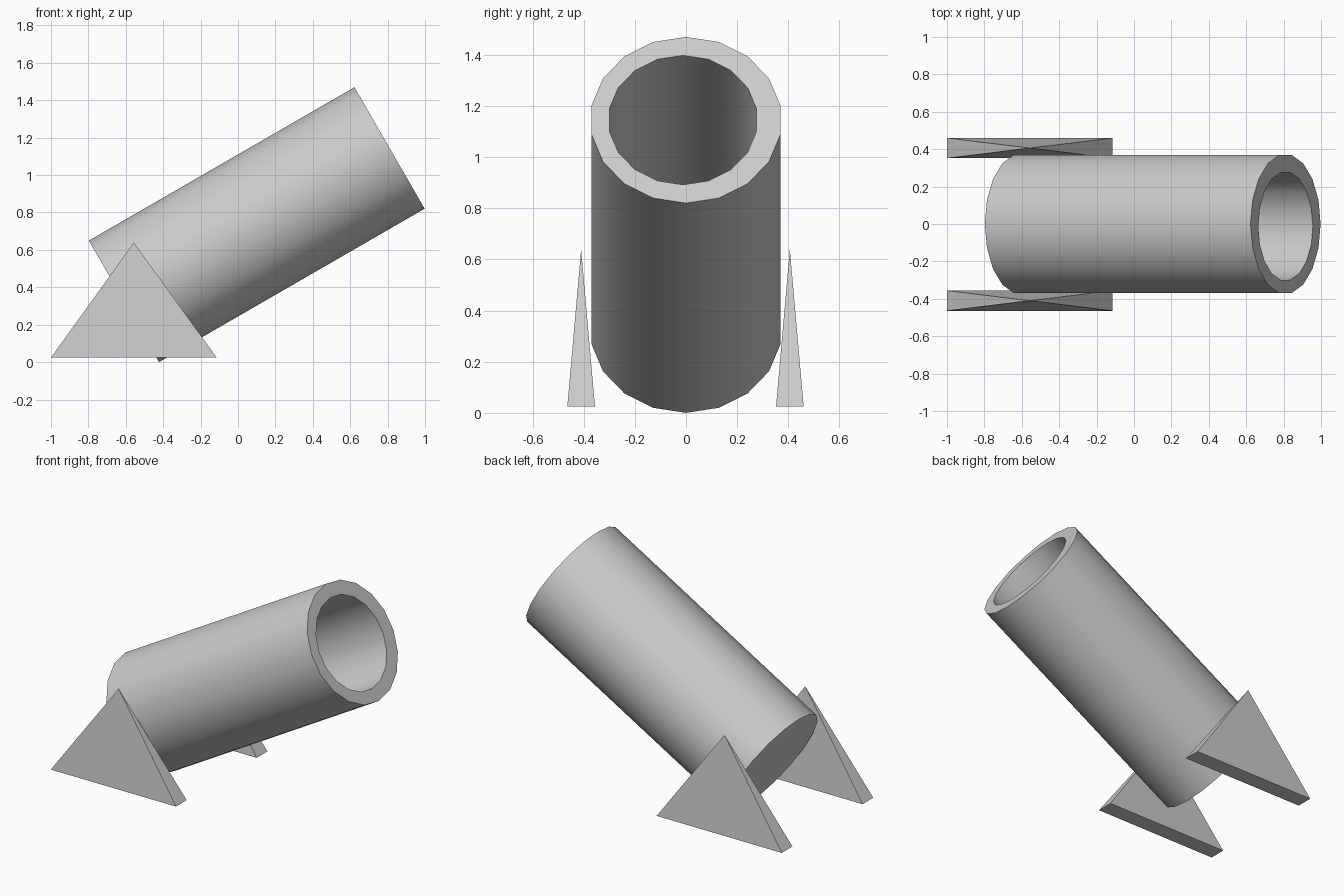
import bpy, bmesh
from math import radians, sqrt, sin, cos, pi
from mathutils import Matrix, Vector

cube = bpy.data.objects.get("Cube")
if cube:
    bpy.data.objects.remove(cube, do_unlink=True)

grey = bpy.data.materials.new("plain grey")
grey.use_nodes = True
color = (0.6, 0.6, 0.6, 1)
grey.diffuse_color = color
grey.node_tree.nodes["Principled BSDF"].inputs["Base Color"].default_value = color


def add_object(name, bm, matrix):
    bmesh.ops.recalc_face_normals(bm, faces=bm.faces)
    mesh = bpy.data.meshes.new(name)
    bm.to_mesh(mesh)
    bm.free()
    mesh.materials.append(grey)
    obj = bpy.data.objects.new(name, mesh)
    obj.matrix_world = matrix
    bpy.context.collection.objects.link(obj)
    return obj


# Barrel: 18-sided tube, closed at the rear, with a slightly off-centre bore
SIDES, LENGTH, RADIUS = 18, 1.64, 0.375
BORE, WALL, BORE_SHIFT = 0.292, 0.083, -0.012


def ring(bm, radius, z, shift=0):
    return [bm.verts.new((radius * cos(2 * pi * i / SIDES),
                          radius * sin(2 * pi * i / SIDES) + shift, z))
            for i in range(SIDES)]


bm = bmesh.new()
rings = [ring(bm, RADIUS, 0), ring(bm, RADIUS, LENGTH),
         ring(bm, BORE, LENGTH, BORE_SHIFT), ring(bm, BORE, WALL, BORE_SHIFT)]
for a, b in zip(rings, rings[1:]):
    for i in range(SIDES):
        j = (i + 1) % SIDES
        bm.faces.new((a[i], a[j], b[j], b[i]))
bm.faces.new(rings[0])
bm.faces.new(rings[-1])
tilt = Matrix.Rotation(radians(60), 4, 'Y')
barrel = add_object("barrel", bm, Matrix.Translation((-0.61, 0, 0.325)) @ tilt)
bpy.ops.object.select_all(action='DESELECT')
bpy.context.view_layer.objects.active = barrel
barrel.select_set(True)
bpy.ops.object.shade_smooth_by_angle(angle=radians(30))

# Supports: thin four-sided pyramids on both sides of the rear
for name, y in (("left_support", 0.406), ("right_support", -0.41)):
    bm = bmesh.new()
    bmesh.ops.create_cone(bm, cap_ends=True, segments=4, radius1=sqrt(0.5),
                          radius2=0, depth=1,
                          matrix=Matrix.Rotation(radians(45), 4, 'Z'))
    bmesh.ops.remove_doubles(bm, verts=bm.verts, dist=0.001)
    bmesh.ops.scale(bm, verts=bm.verts, vec=Vector((0.886, 0.108, 0.615)))
    # Square the base corners to the axes whichever way the cone starts
    for v in bm.verts:
        if v.co.z < 0:
            v.co.x = 0.443 if v.co.x > 0 else -0.443
            v.co.y = 0.054 if v.co.y > 0 else -0.054
    add_object(name, bm, Matrix.Translation((-0.557, y, 0.332)))
